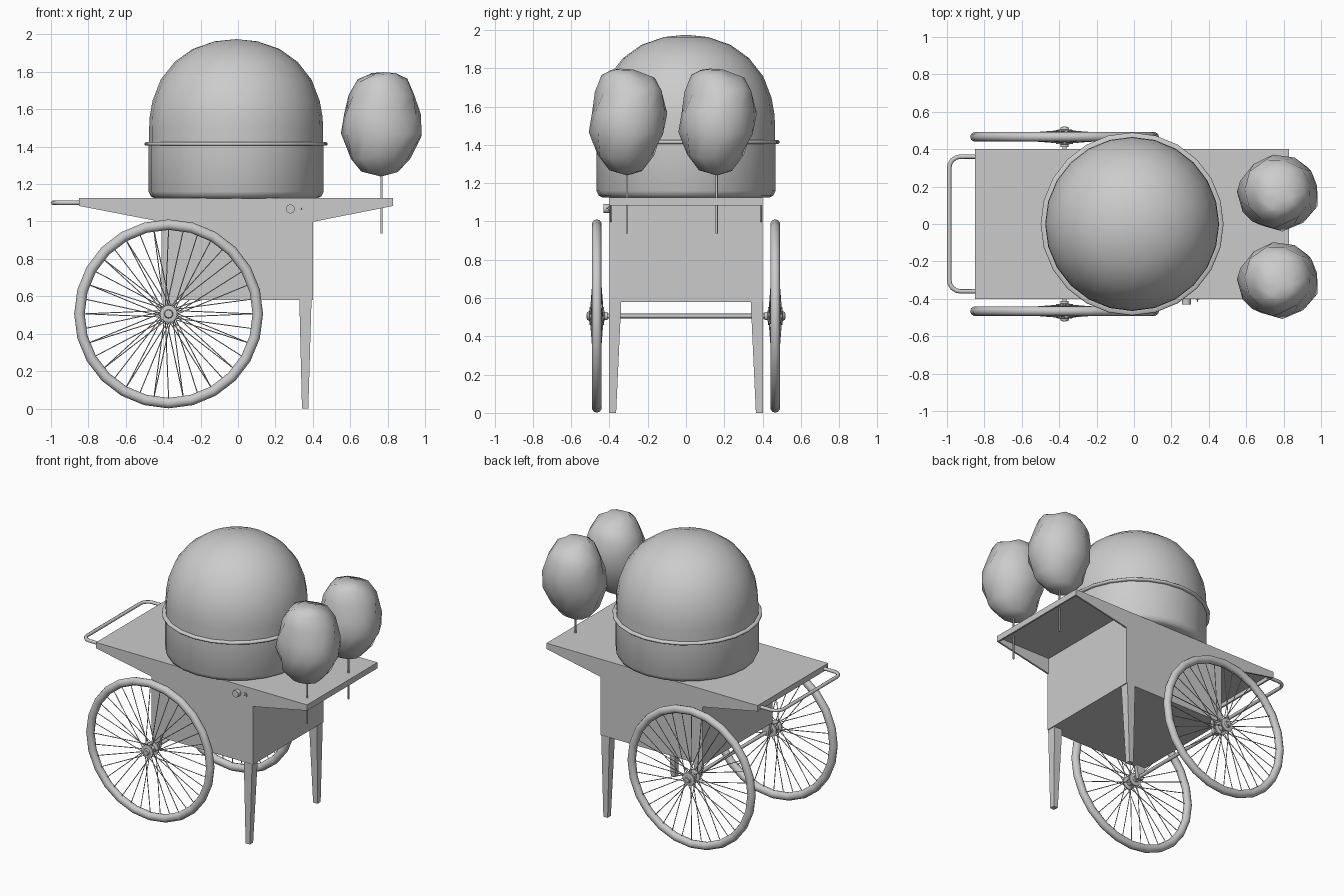
import bpy, bmesh, math, random
from mathutils import Vector, Matrix

if "Cube" in bpy.data.objects:
    bpy.data.objects.remove(bpy.data.objects["Cube"])

random.seed(4)


def finish(name, bm, smooth=None):
    bmesh.ops.recalc_face_normals(bm, faces=bm.faces)
    me = bpy.data.meshes.new(name)
    bm.to_mesh(me)
    bm.free()
    ob = bpy.data.objects.new(name, me)
    bpy.context.collection.objects.link(ob)
    if smooth:
        bpy.ops.object.select_all(action='DESELECT')
        bpy.context.view_layer.objects.active = ob
        ob.select_set(True)
        bpy.ops.object.shade_smooth_by_angle(angle=math.radians(smooth))
    return ob


def add_box(bm, lo, hi):
    lo, hi = Vector(lo), Vector(hi)
    m = Matrix.Translation((lo + hi) / 2) @ Matrix.Diagonal((*(hi - lo), 1))
    bmesh.ops.create_cube(bm, size=1, matrix=m)


def add_rod(bm, a, b, r, seg=8):
    a, b = Vector(a), Vector(b)
    d = b - a
    m = Matrix.Translation((a + b) / 2) @ d.to_track_quat('Z', 'Y').to_matrix().to_4x4()
    bmesh.ops.create_cone(bm, cap_ends=True, segments=seg, radius1=r, radius2=r,
                          depth=d.length, matrix=m)


def add_prism(bm, xz, y0, y1):
    a = [bm.verts.new((x, y0, z)) for x, z in xz]
    b = [bm.verts.new((x, y1, z)) for x, z in xz]
    bm.faces.new(a)
    bm.faces.new(b)
    for i in range(len(a)):
        j = (i + 1) % len(a)
        bm.faces.new((a[i], a[j], b[j], b[i]))


def add_lathe(bm, profile, seg, m, closed=False):
    """Spin (radius, height) points about local z, then place with matrix m."""
    rings = []
    for r, h in profile:
        n = 1 if r == 0 else seg
        rings.append([bm.verts.new(m @ Vector((r * math.cos(k * math.tau / seg),
                      r * math.sin(k * math.tau / seg), h))) for k in range(n)])
    bridge(bm, rings + rings[:1] if closed else rings, seg)


def bridge(bm, rings, seg):
    for a, b in zip(rings, rings[1:]):
        for k in range(seg):
            q = [a[k % len(a)], a[(k + 1) % seg % len(a)],
                 b[(k + 1) % seg % len(b)], b[k % len(b)]]
            bm.faces.new(list(dict.fromkeys(q)))


# cart body
bm = bmesh.new()
add_box(bm, (-0.41, -0.4, 0.58), (0.4, 0.4, 1.125))
finish("cart_body", bm)

# side shelves: top plate, front lip and tapered side walls, open underneath
for name, xi, xo in (("left_shelf", -0.41, -0.85), ("right_shelf", 0.4, 0.83)):
    s = 1 if xo > 0 else -1
    bm = bmesh.new()
    add_box(bm, (min(xi, xo), -0.4, 1.11), (max(xi, xo), 0.4, 1.125))
    add_box(bm, (min(xo, xo - s * 0.012), -0.4, 1.083), (max(xo, xo - s * 0.012), 0.4, 1.112))
    for y in (-0.4, 0.388):
        add_prism(bm, [(xi, 1.12), (xo, 1.12), (xo, 1.083), (xi, 0.998)], y, y + 0.012)
    finish(name, bm)

# push handle with rounded corners
cu = bpy.data.curves.new("push_handle", 'CURVE')
cu.dimensions = '3D'
cu.bevel_depth = 0.012
cu.bevel_resolution = 2
cu.use_fill_caps = True
half = [(-0.83, 0.36), (-0.93, 0.36)]
half += [(-0.928 - 0.06 * math.sin(a), 0.30 + 0.06 * math.cos(a))
         for a in (0.4, 0.8, 1.2, math.pi / 2)]
pts = half + [(x, -y) for x, y in reversed(half)]
sp = cu.splines.new('POLY')
sp.points.add(len(pts) - 1)
for p, (x, y) in zip(sp.points, pts):
    p.co = (x, y, 1.1, 1)
bpy.context.collection.objects.link(bpy.data.objects.new("push_handle", cu))

# tapered front legs
for name, s in (("front_leg", -1), ("back_leg", 1)):
    bm = bmesh.new()
    lo = [bm.verts.new((x, s * y, 0)) for x, y in
          ((0.342, 0.365), (0.376, 0.365), (0.376, 0.402), (0.342, 0.402))]
    hi = [bm.verts.new((x, s * y, 0.582)) for x, y in
          ((0.328, 0.338), (0.393, 0.338), (0.393, 0.402), (0.328, 0.402))]
    bm.faces.new(lo)
    bm.faces.new(hi)
    bridge(bm, [lo, hi], 4)
    finish(name, bm)

# axle and its hanging brackets
WX, WZ, WY = -0.371, 0.506, 0.466
bm = bmesh.new()
add_rod(bm, (WX, -0.52, WZ), (WX, 0.52, WZ), 0.012, 10)
finish("axle", bm, 40)
bm = bmesh.new()
for s in (-1, 1):
    y = s * 0.385
    add_prism(bm, [(WX - 0.035, 0.585), (WX + 0.035, 0.585), (WX + 0.02, 0.485),
                   (WX - 0.02, 0.485)], y - 0.012, y + 0.012)
finish("axle_brackets", bm)

# wheels: tyre, spokes, hub
for name, s in (("front_wheel", -1), ("back_wheel", 1)):
    m = Matrix.Translation((WX, s * WY, WZ)) @ Matrix.Rotation(-s * math.pi / 2, 4, 'X')
    bm = bmesh.new()
    tube = [(0.477 + 0.028 * math.cos(a), 0.026 * math.sin(a))
            for a in (k * math.tau / 10 for k in range(10))]
    add_lathe(bm, tube, 24, m, closed=True)
    finish(name + "_tyre", bm, 50)
    bm = bmesh.new()
    for k in range(36):
        a = k * math.tau / 36
        side = 0.032 if k % 2 else -0.032
        b = a + (0.5 if k % 4 < 2 else -0.5)
        add_rod(bm, m @ Vector((0.036 * math.cos(b), 0.036 * math.sin(b), side)),
                m @ Vector((0.455 * math.cos(a), 0.455 * math.sin(a), 0)), 0.0028, 5)
    finish(name + "_spokes", bm, 40)
    bm = bmesh.new()
    add_lathe(bm, [(0, -0.055), (0.022, -0.055), (0.022, -0.04), (0.046, -0.037),
                   (0.046, -0.027), (0.024, -0.022), (0.024, 0.022), (0.046, 0.027),
                   (0.046, 0.037), (0.024, 0.04), (0.02, 0.052), (0, 0.052)], 16, m)
    finish(name + "_hub", bm, 35)

# round basin, clear-cover ring and dome
C = Matrix.Translation((-0.01, 0, 0))
bm = bmesh.new()
add_lathe(bm, [(0, 1.124), (0.435, 1.124), (0.455, 1.134), (0.468, 1.16), (0.468, 1.41),
               (0.45, 1.41), (0.44, 1.17), (0, 1.16)], 24, C)
finish("basin", bm, 40)
bm = bmesh.new()
add_lathe(bm, [(0.46, 1.405), (0.483, 1.405), (0.489, 1.41), (0.489, 1.419), (0.483, 1.424),
               (0.46, 1.424)], 24, C, closed=True)
finish("basin_ring", bm, 50)
bm = bmesh.new()
add_lathe(bm, [(0.465, 1.41), (0.465, 1.5), (0.462, 1.56), (0.447, 1.645), (0.404, 1.757),
               (0.329, 1.853), (0.233, 1.922), (0.115, 1.963), (0, 1.975)], 24, C)
finish("dome_cover", bm, 60)

# control knob and switch on the front
bm = bmesh.new()
add_rod(bm, (0.28, -0.395, 1.067), (0.28, -0.43, 1.067), 0.024, 16)
finish("knob", bm, 40)
bm = bmesh.new()
add_box(bm, (0.33, -0.404, 1.055), (0.35, -0.398, 1.08))
add_rod(bm, (0.34, -0.4, 1.066), (0.34, -0.415, 1.07), 0.004, 6)
finish("switch", bm)

# fluffy candy on sticks: lumpy stack of ovals (z, x range, y range)
levels = [(1.24, .763, .767, -.309, -.305), (1.265, .66, .86, -.40, -.225),
          (1.345, .60, .93, -.468, -.16), (1.46, .553, .995, -.505, -.11),
          (1.58, .56, .985, -.50, -.09), (1.68, .585, .955, -.475, -.115),
          (1.755, .635, .91, -.44, -.165), (1.79, .70, .85, -.40, -.27),
          (1.798, .775, .78, -.345, -.34)]
shape = [[(random.uniform(0.95, 1.02), random.uniform(-0.015, 0.012)) for _ in range(11)]
         for _ in levels]
for i, dy in enumerate((0, 0.468)):
    bm = bmesh.new()
    rings = []
    for n, (z, x0, x1, y0, y1) in enumerate(levels):
        cx, cy = (x0 + x1) / 2, (y0 + y1) / 2 + dy
        if n in (0, len(levels) - 1):
            rings.append([bm.verts.new((cx, cy, z))])
            continue
        ring = []
        for k, (j, dz) in enumerate(shape[n]):
            a = (k + 0.4 * (n % 2)) * math.tau / 11
            ring.append(bm.verts.new((cx + (x1 - x0) / 2 * j * math.cos(a),
                                      cy + (y1 - y0) / 2 * j * math.sin(a),
                                      z + (dz if 1 < n < 7 else dz * 0.3))))
        rings.append(ring)
    bridge(bm, rings, 11)
    finish(f"candy_floss_{i + 1}", bm, 60)
    bm = bmesh.new()
    add_rod(bm, (0.767, -0.308 + dy, 0.937), (0.767, -0.308 + dy, 1.3), 0.006, 8)
    finish(f"candy_stick_{i + 1}", bm, 50)
